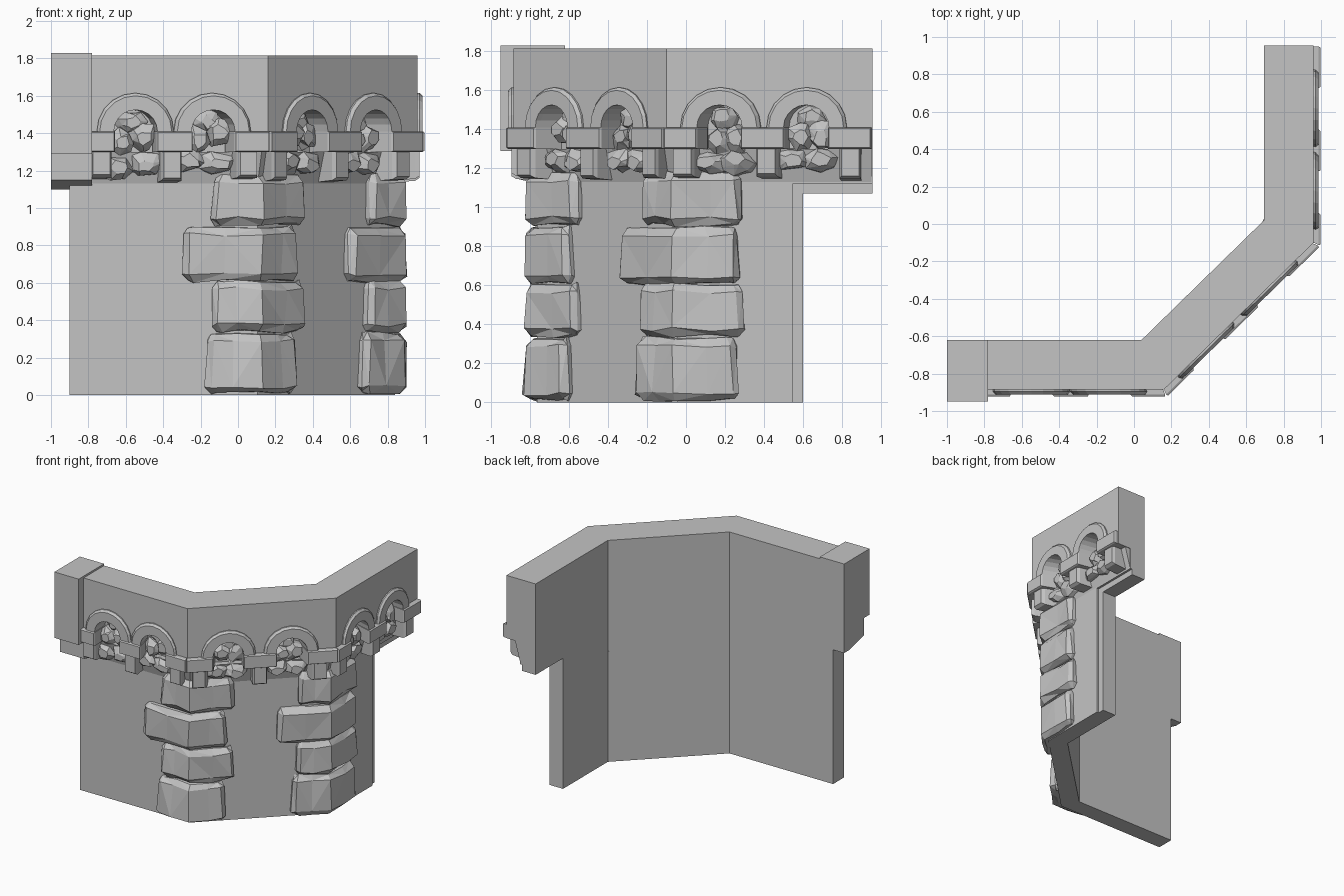
import bpy, bmesh, math, random
from mathutils import Vector

random.seed(4)
if "Cube" in bpy.data.objects:
    bpy.data.objects.remove(bpy.data.objects["Cube"])

stone = bpy.data.materials.new("grey stone")
stone.use_nodes = True
GREY = (0.55, 0.55, 0.55, 1)
stone.diffuse_color = GREY
stone.node_tree.nodes["Principled BSDF"].inputs["Base Color"].default_value = GREY

# Plan of the wall: inner and outer lines; depth k runs from 0 (inner) to 1 (outer)
THICK, TOP, SPRING, LEDGE = 0.26, 1.815, 1.41, 1.3
LOWER = 0.54
INNER = [Vector(p) for p in ((-0.79, -0.62), (0.04, -0.62), (0.695, 0.02), (0.695, 0.955))]
OUTER = [Vector(p) for p in ((-0.79, -0.885), (0.16, -0.885), (0.96, -0.1), (0.96, 0.955))]
ARCHES = [(0.24, 0.65), (0.31, 0.78), (0.28, 0.72)]
R_IN, R_OUT = 0.115, 0.205


def plan(i, k):
    return INNER[i].lerp(OUTER[i], k)


def loft(name, rings, facet=False):
    """Skin a stack of equal rings into a closed solid."""
    bm = bmesh.new()
    loops = [[bm.verts.new(p) for p in ring] for ring in rings]
    n = len(loops[0])
    for a, b in zip(loops, loops[1:]):
        for j in range(n):
            bm.faces.new((a[j], a[(j + 1) % n], b[(j + 1) % n], b[j]))
    bm.faces.new(loops[0][::-1])
    bm.faces.new(loops[-1])
    if facet:
        bmesh.ops.triangulate(bm, faces=bm.faces[:])
    bmesh.ops.recalc_face_normals(bm, faces=bm.faces[:])
    mesh = bpy.data.meshes.new(name)
    bm.to_mesh(mesh)
    bm.free()
    mesh.materials.append(stone)
    obj = bpy.data.objects.new(name, mesh)
    bpy.context.collection.objects.link(obj)
    return obj


def on_face(i, pts, k):
    """Place (distance along, height) points on wall face i at depth k."""
    length = (OUTER[i + 1] - OUTER[i]).length
    return [plan(i, k).lerp(plan(i + 1, k), s / length).to_3d() + Vector((0, 0, z))
            for s, z in pts]


def strip_ring(k0, k1, z, x_end, y_end):
    def line(k):
        a, d = plan(0, k), plan(3, k)
        return [Vector((x_end, a.y)), plan(1, k), plan(2, k), Vector((d.x, y_end))]
    return [p.to_3d() + Vector((0, 0, z)) for p in line(k0) + line(k1)[::-1]]


def strip(name, k0, k1, z0, z1, x_end, y_end, k_low=None):
    loft(name, [strip_ring(k0, k_low or k1, z0, x_end, y_end),
                strip_ring(k0, k1, z1, x_end, y_end)])


def jit(a):
    return random.uniform(-a, a)


# Walls: thin lower wall with stepped doorway edge, parapet core, sloped soffit
strip("lower_wall", 0, 0.47, 0, 1.07, -0.9, 0.6)
strip("lower_wall_facing", 0.47, LOWER, 0, 1.12, -0.9, 0.545)
strip("parapet_core", 0, 0.47, 1.07, TOP, -0.9, 0.955)
strip("parapet_facing", 0.47, LOWER, 1.12, TOP, -0.9, 0.955)
strip("soffit", 0.5, 0.72, 1.13, LEDGE, -0.79, 0.95, k_low=LOWER)


def arc(c, r, steps=10):
    return [(c - r * math.cos(math.pi * j / steps), SPRING + r * math.sin(math.pi * j / steps))
            for j in range(steps + 1)]


def rock(name, i, s, z, w, h, k1):
    """Rough faceted stone on a wall face."""
    base = []
    for j in range(7):
        a = math.tau * j / 7 + jit(0.25)
        base.append((math.cos(a) * w, math.sin(a) * h))
    rings = []
    for k, f in ((0.5, 1.0), (0.5 + (k1 - 0.5) * 0.6, 0.95), (k1, 0.5)):
        dx, dz = jit(0.015), jit(0.015)
        rings.append(on_face(i, [(s + dx + x * f + jit(0.01), z + dz + y * f + jit(0.01))
                                 for x, y in base], k))
    loft(name, rings, True)


def box(s0, s1, z0, z1):
    return [(s0, z0), (s1, z0), (s1, z1), (s0, z1)]


for i, centres in enumerate(ARCHES):
    length = (OUTER[i + 1] - OUTER[i]).length
    # Overhanging parapet face with arched niches
    outline = [(0, TOP), (0, LEDGE)]
    for c in centres:
        outline += [(c - R_IN, LEDGE)] + arc(c, R_IN) + [(c + R_IN, LEDGE)]
    outline += [(length, LEDGE), (length, TOP)]
    loft("parapet_face", [on_face(i, outline, LOWER - 0.02), on_face(i, outline, 1)])

    # Arch trim with a chamfered outer edge
    for c in centres:
        hole = arc(c, R_IN)[::-1]
        loft("arch_trim", [on_face(i, arc(c, R_OUT) + hole, 0.98),
                           on_face(i, arc(c, R_OUT) + hole, 1.04),
                           on_face(i, arc(c, R_OUT - 0.015) + hole, 1.1)])
        # Rubble inside the niche and below it
        for ds in (-0.055, 0.055):
            rock("niche_stone", i, c + ds + jit(0.01), 1.37 + jit(0.03), 0.075, 0.08, 0.84)
        rock("niche_stone", i, c + jit(0.02), 1.46, 0.08, 0.06, 0.74)
        for ds in (-0.09, 0.06):
            rock("rubble_stone", i, c + ds, 1.24 + jit(0.015), 0.1, 0.065, 0.84)

    # Impost blocks between arches, each on a corbel
    starts = [0] + [c + R_IN - 0.005 for c in centres]
    ends = [c - R_IN + 0.005 for c in centres] + [length - 0.005]
    for s0, s1 in zip(starts, ends):
        loft("impost_block", [on_face(i, box(s0, s1, LEDGE, SPRING), 0.6),
                              on_face(i, box(s0, s1, LEDGE, SPRING), 1.1),
                              on_face(i, box(s0 + 0.006, s1 - 0.006, LEDGE + 0.006,
                                             SPRING - 0.006), 1.14)])
        m = (s0 + s1) / 2 + jit(0.015)
        lo = 1.155 + jit(0.01)
        loft("corbel", [on_face(i, box(m - 0.055, m + 0.055, lo - 0.01, LEDGE), 0.5),
                        on_face(i, box(m - 0.055, m + 0.055, lo, LEDGE), 0.95),
                        on_face(i, box(m - 0.045, m + 0.045, lo + 0.015, LEDGE), 1.04)], True)

# Projecting end block, with a sloped foot, at the far end of the parapet
profile = [(-0.95, 1.83), (-0.62, 1.83), (-0.62, 1.1), (-0.68, 1.1),
           (-0.88, 1.15), (-0.88, 1.29), (-0.95, 1.29)]
loft("end_block", [[Vector((x, y, z)) for y, z in profile] for x in (-1.0, -0.78)])


def quoin(i, reach_a, reach_b, z0, z1):
    """Rough corner stone wrapping both walls at corner i."""
    corner = plan(i, LOWER)
    a = (plan(i - 1, LOWER) - corner).normalized()
    b = (plan(i + 1, LOWER) - corner).normalized()
    na, nb = Vector((-a.y, a.x)), Vector((b.y, -b.x))
    reach_a, reach_b = reach_a + jit(0.01), reach_b + jit(0.01)
    rings = []
    for z, p, cut in ((z0, 0.025, 0.025), (z0 + 0.035, 0.06, 0), (z1 - 0.04, 0.055, 0.01),
                      (z1, 0.02, 0.03)):
        la, lb = reach_a - cut, reach_b - cut
        pts = [corner + a * la - na * 0.04,
               corner + a * la + na * p * 0.5,
               corner + a * (la - 0.03) + na * p,
               corner + a * la * 0.45 + na * (p + jit(0.012)),
               plan(i, LOWER + p / THICK),
               corner + b * lb * 0.5 + nb * (p + jit(0.012)),
               corner + b * (lb - 0.03) + nb * p,
               corner + b * lb + nb * p * 0.5,
               corner + b * lb - nb * 0.04,
               plan(i, LOWER - 0.2)]
        rings.append([Vector((q.x + jit(0.008), q.y + jit(0.008), max(0.005, z + jit(0.012))))
                      for q in pts])
    loft("quoin_stone", rings, True)


# Corner stones: reach along each wall, then bottom and top
COURSES = [(0.01, 0.33), (0.34, 0.61), (0.61, 0.9), (0.91, 1.18)]
REACH = {1: [(0.28, 0.26), (0.24, 0.33), (0.4, 0.28), (0.24, 0.33)],
         2: [(0.27, 0.32), (0.24, 0.35), (0.38, 0.32), (0.23, 0.34)]}
for i, reaches in REACH.items():
    for (ra, rb), (z0, z1) in zip(reaches, COURSES):
        quoin(i, ra, rb, z0, z1)
